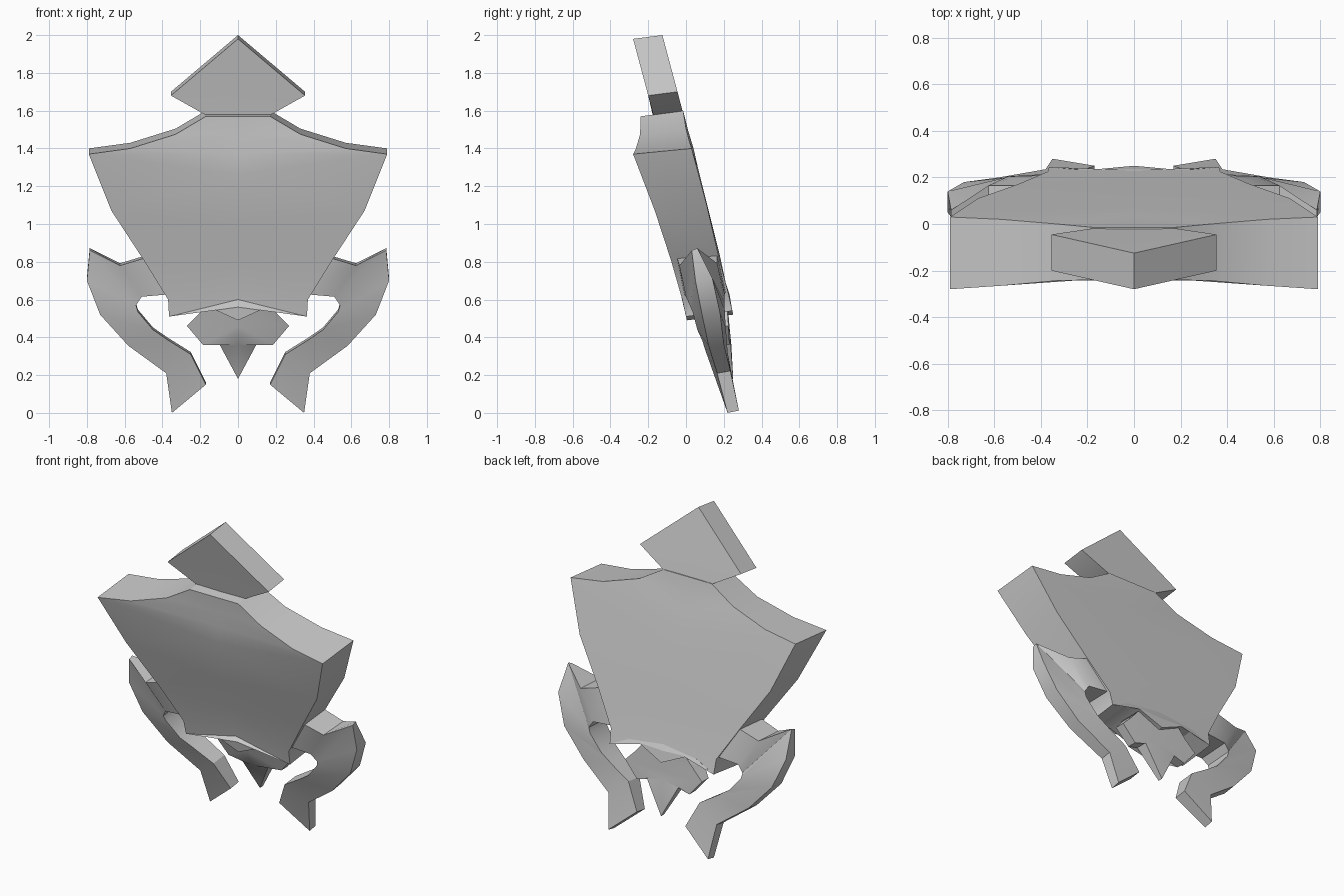
import bpy, bmesh


def loft(name, sections, dz=0.0, open_inner=True, smooth=30):
    """Join four-cornered sections (inner, outer point: x, z, front y, back y), mirrored in x."""
    bm = bmesh.new()
    rings = []
    for a, b in sections:
        rings.append([bm.verts.new(p) for p in (
            (a[0], a[2], a[1]), (b[0], b[2], b[1]),
            (b[0], b[3], b[1] + dz), (a[0], a[3], a[1] + dz))])
    for r, s in zip(rings, rings[1:]):
        for i in range(3 if open_inner else 4):
            j = (i + 1) % 4
            bm.faces.new((r[i], r[j], s[j], s[i]))
    bm.faces.new(rings[0])
    bm.faces.new(rings[-1])
    bmesh.ops.mirror(bm, geom=bm.verts[:] + bm.edges[:] + bm.faces[:],
                     axis='X', merge_dist=0.0005)
    bmesh.ops.remove_doubles(bm, verts=bm.verts[:], dist=0.0005)
    bmesh.ops.recalc_face_normals(bm, faces=bm.faces[:])
    mesh = bpy.data.meshes.new(name)
    bm.to_mesh(mesh)
    bm.free()
    ob = bpy.data.objects.new(name, mesh)
    bpy.context.collection.objects.link(ob)
    bpy.ops.object.select_all(action='DESELECT')
    ob.select_set(True)
    bpy.context.view_layer.objects.active = ob
    bpy.ops.object.shade_smooth_by_angle(angle=smooth * 3.14159 / 180)
    return ob


# Leaning shield body with swept wings and scalloped lower edge
loft("shield_body", [
    ((0, 1.57, -.24, -.015), (.17, 1.57, -.24, -.015)),
    ((0, 1.47, -.225, .01), (.33, 1.475, -.243, .0)),
    ((0, 1.37, -.215, .04), (.57, 1.40, -.265, .02)),
    ((0, 1.26, -.20, .065), (.79, 1.37, -.28, .03)),
    ((0, 1.0, -.14, .13), (.67, 1.07, -.165, .11)),
    ((0, .80, -.075, .18), (.50, .81, -.08, .17)),
    ((0, .66, -.035, .21), (.37, .60, -.02, .225)),
    ((0, .60, -.02, .23), (.365, .51, .0, .245)),
    ((0, .56, -.01, .235), (.24, .57, -.01, .235)),
    ((0, .49, .005, .25), (.16, .563, -.01, .235)),
], dz=.03)

# Pointed head plate
loft("head_plate", [
    ((0, 1.98, -.28, -.125), (0, 1.98, -.28, -.125)),
    ((0, 1.68, -.20, -.045), (.355, 1.68, -.20, -.045)),
    ((0, 1.55, -.17, -.015), (.15, 1.565, -.17, -.015)),
], dz=.02)

# Curved pincers
loft("pincers", [
    ((.34, .63, -.01, .21), (.46, .83, -.05, .165)),
    ((.51, .615, .0, .205), (.625, .78, -.035, .165)),
    ((.54, .57, .02, .205), (.785, .86, .03, .06)),
    ((.53, .535, .035, .205), (.80, .70, .05, .14)),
    ((.45, .44, .06, .21), (.73, .52, .085, .18)),
    ((.37, .385, .085, .215), (.58, .355, .12, .20)),
    ((.25, .31, .11, .22), (.38, .21, .165, .235)),
    ((.17, .15, .17, .25), (.35, 0, .22, .28)),
], dz=.012, open_inner=False)

# Tail spike with side lobes
loft("tail_spike", [
    ((0, .62, .04, .22), (.14, .60, .07, .22)),
    ((0, .52, .07, .225), (.20, .53, .11, .22)),
    ((0, .46, .09, .23), (.27, .46, .16, .225)),
    ((0, .41, .11, .235), (.185, .36, .17, .23)),
    ((0, .36, .13, .24), (.11, .385, .16, .235)),
    ((0, .18, .22, .25), (0, .18, .22, .25)),
], smooth=45)
